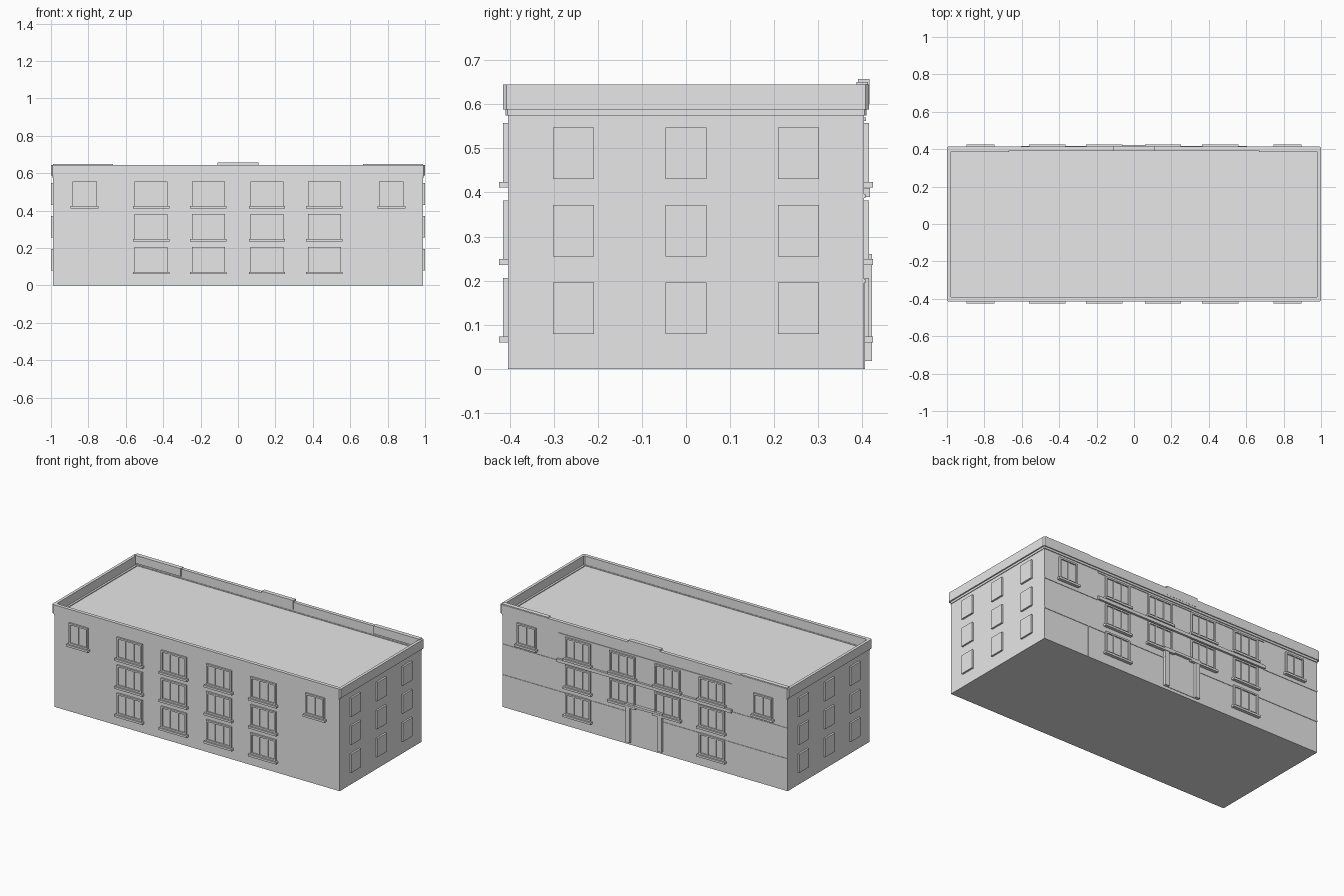
import bpy
import bmesh

old = bpy.data.objects.get("Cube")
if old:
    bpy.data.objects.remove(old, do_unlink=True)

plaster = bpy.data.materials.new("plain_grey")
plaster.use_nodes = True
GREY = (0.8, 0.8, 0.8, 1)
plaster.diffuse_color = GREY
plaster.node_tree.nodes["Principled BSDF"].inputs["Base Color"].default_value = GREY


def finish(name, bm):
    bmesh.ops.recalc_face_normals(bm, faces=bm.faces)
    mesh = bpy.data.meshes.new(name)
    bm.to_mesh(mesh)
    bm.free()
    mesh.materials.append(plaster)
    obj = bpy.data.objects.new(name, mesh)
    bpy.context.collection.objects.link(obj)
    return obj


def add_box(bm, x, y, z):
    """Add a box from (min, max) pairs on each axis."""
    verts = bmesh.ops.create_cube(bm, size=1)["verts"]
    for v in verts:
        for i, (a, b) in enumerate((x, y, z)):
            v.co[i] = (a + b) / 2 + v.co[i] * (b - a)


def boxes(name, parts):
    bm = bmesh.new()
    for part in parts:
        add_box(bm, *part)
    return finish(name, bm)


def chamfered(x, y, c, z):
    """Rectangle of half sizes x, y with cut corners."""
    return [(x, y - c, z), (x - c, y, z), (c - x, y, z), (-x, y - c, z),
            (-x, c - y, z), (c - x, -y, z), (x - c, -y, z), (x, c - y, z)]


def ring(name, outer, inner, z0, z1, cut):
    """Closed rectangular band running round the building."""
    bm = bmesh.new()
    loops = []
    for (x, y), z in ((outer, z0), (outer, z1), (inner, z1), (inner, z0)):
        loops.append([bm.verts.new(p) for p in chamfered(x, y, cut, z)])
    for a, b in zip(loops, loops[1:] + loops[:1]):
        for i in range(8):
            j = (i + 1) % 8
            bm.faces.new((a[i], a[j], b[j], b[i]))
    return finish(name, bm)


WX, WY = 0.988, 0.404      # wall half sizes
ROOF = 0.585

# Main block with flat roof, cornice band and parapet
boxes("main_block", [((-WX, WX), (-WY, WY), (0, ROOF))])
ring("cornice_band", (0.992, 0.409), (0.97, 0.39), 0.575, 0.59, 0.004)
ring("parapet", (1.0, 0.415), (0.982, 0.393), 0.588, 0.645, 0.008)

# Raised pieces on the back parapet
boxes("parapet_caps", [
    ((0.668, 0.988), (0.386, 0.413), (0.60, 0.65)),
    ((-0.988, -0.668), (0.386, 0.413), (0.60, 0.65)),
    ((-0.11, 0.11), (0.39, 0.416), (0.60, 0.657))])


def window(name, side, cx, z, width, panes, sill=True):
    """Framed window on the front (side -1) or back (side 1) wall."""
    def depth(a, b):
        return tuple(sorted((side * (WY + a), side * (WY + b))))
    half, top, bar = width / 2, z + 0.133, 0.01
    out = depth(-0.002, 0.011)
    parts = [((cx - half, cx + half), out, (top - bar, top)),
             ((cx - half, cx + half), out, (z, z + bar)),
             ((cx - half, cx - half + bar), out, (z + bar, top - bar)),
             ((cx + half - bar, cx + half), out, (z + bar, top - bar)),
             ((cx - half, cx + half), depth(-0.002, 0.003), (z, top))]
    # Mullions
    for i in range(1, panes):
        x = cx - half + width * i / panes
        parts.append(((x - 0.004, x + 0.004), depth(0, 0.008),
                      (z + bar, top - bar)))
    if sill:
        s = half + 0.01
        parts.append(((cx - s, cx + s), depth(-0.002, 0.02), (z - 0.013, z)))
    boxes(name, parts)


# Front and back windows, floor by floor
FLOORS = (0.073, 0.249, 0.424)
for side, wall in ((-1, "front"), (1, "back")):
    for floor, z in enumerate(FLOORS):
        for col, cx in enumerate((-0.465, -0.158, 0.155, 0.462)):
            if side == 1 and floor == 0 and col in (1, 2):
                continue      # entrance takes this place
            window(f"{wall}_window_{floor}_{col}", side, cx, z, 0.175, 3)
    for cx, tag in ((-0.82, "right"), (0.82, "left")):
        window(f"{wall}_end_window_{tag}", side, cx, FLOORS[2], 0.13, 2)

# Plain side window panels
for s, tag in ((-1, "right"), (1, "left")):
    x = tuple(sorted((s * (WX - 0.002), s * 0.999)))
    boxes(f"{tag}_side_windows",
          [(x, (cy - 0.046, cy + 0.046), (z, z + 0.117))
           for cy in (-0.255, 0, 0.255) for z in (0.079, 0.255, 0.43)])

# Back wall bands, corner joints and long ledge
bands = []
for s in (-1, 1):
    low = tuple(sorted((s * 0.125, s * WX)))
    high = tuple(sorted((s * 0.6, s * WX)))
    bands.append((low, (0.40, 0.407), (0.195, 0.204)))
    bands.append((high, (0.40, 0.407), (0.387, 0.396)))
    joint = tuple(sorted((s * 0.667, s * 0.671)))
    bands.append((joint, (0.40, 0.406), (0, 0.195)))
boxes("back_bands", bands)
boxes("back_ledge", [((-0.605, 0.605), (0.40, 0.417), (0.39, 0.41))])
boxes("back_lintel_strip", [((-0.6, 0.6), (0.40, 0.408), (0.562, 0.57))])

# Entrance: jambs, canopy and door panel
boxes("entrance_frame", [
    ((-0.125, -0.095), (0.40, 0.422), (0.018, 0.245)),
    ((0.095, 0.125), (0.40, 0.422), (0.018, 0.245)),
    ((-0.13, 0.13), (0.40, 0.422), (0.245, 0.26))])
boxes("entrance_door", [((-0.095, 0.095), (0.40, 0.407), (0.018, 0.245))])
